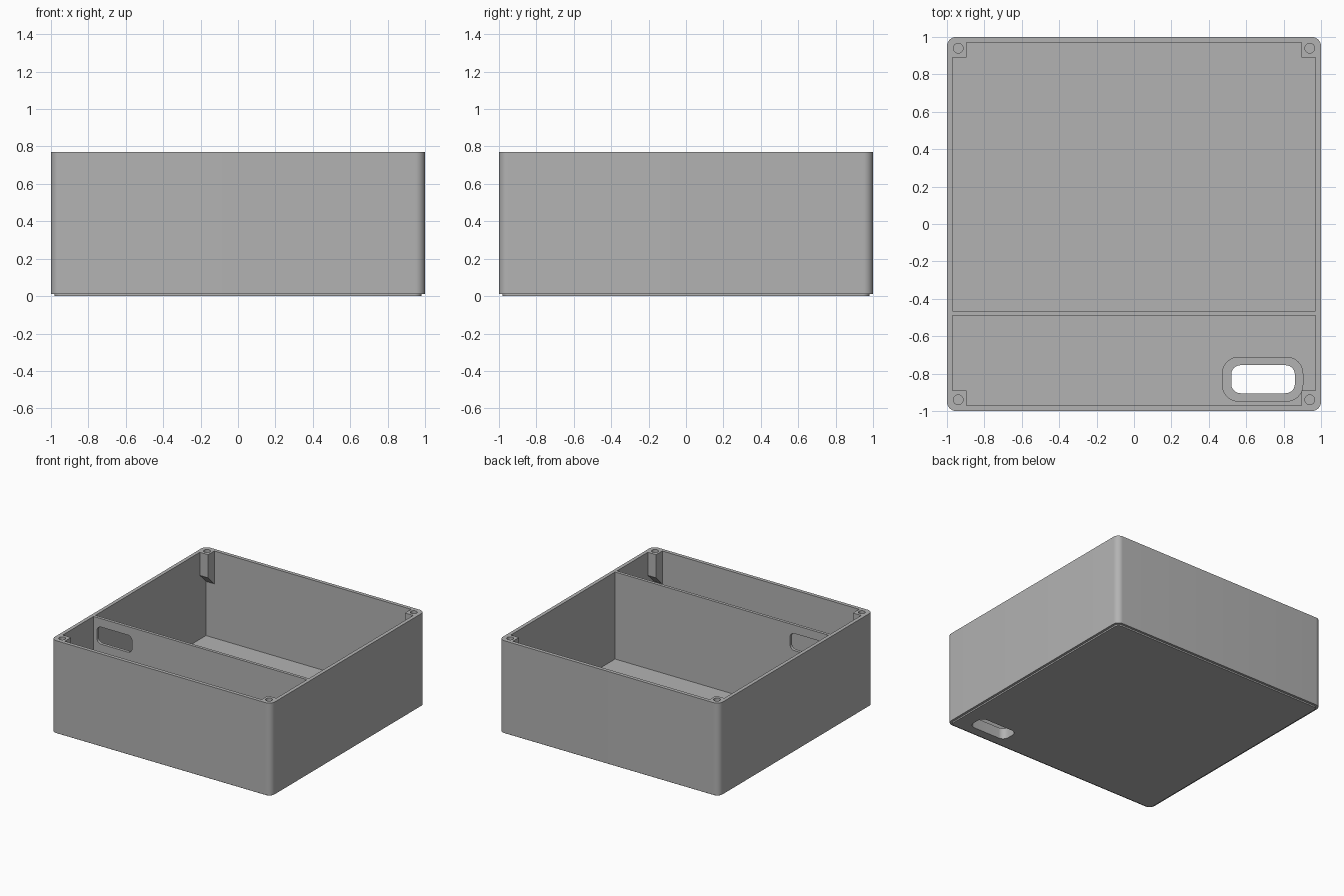
import bpy, bmesh, math
from mathutils import Vector

cube = bpy.data.objects.get("Cube")
if cube:
    bpy.data.objects.remove(cube, do_unlink=True)

# Single grey plastic
GREY = (0.45, 0.45, 0.45, 1)
plastic = bpy.data.materials.new("grey_plastic")
plastic.use_nodes = True
plastic.diffuse_color = GREY
plastic.node_tree.nodes["Principled BSDF"].inputs["Base Color"].default_value = GREY

HEIGHT, FLOOR, LIP, WALL = 0.77, 0.055, 0.012, 0.97


def prism(name, points, direction):
    """Extrude a closed outline of 3D points along a direction."""
    bm = bmesh.new()
    face = bm.faces.new([bm.verts.new(p) for p in points])
    out = bmesh.ops.extrude_face_region(bm, geom=[face])
    moved = [g for g in out["geom"] if isinstance(g, bmesh.types.BMVert)]
    bmesh.ops.translate(bm, verts=moved, vec=Vector(direction))
    bmesh.ops.recalc_face_normals(bm, faces=bm.faces)
    mesh = bpy.data.meshes.new(name)
    bm.to_mesh(mesh)
    bm.free()
    mesh.materials.append(plastic)
    obj = bpy.data.objects.new(name, mesh)
    bpy.context.collection.objects.link(obj)
    return obj


def rounded(x0, x1, y0, y1, radius, steps=10):
    """Outline of a rectangle, with rounded corners if radius is set."""
    if not radius:
        return [(x0, y0), (x1, y0), (x1, y1), (x0, y1)]
    centres = [(x1 - radius, y1 - radius), (x0 + radius, y1 - radius),
               (x0 + radius, y0 + radius), (x1 - radius, y0 + radius)]
    points = []
    for corner, (cx, cy) in enumerate(centres):
        for i in range(steps + 1):
            a = math.pi / 2 * (corner + i / steps)
            points.append((cx + radius * math.cos(a), cy + radius * math.sin(a)))
    return points


def slab(name, rect, z0, z1, radius=0):
    return prism(name, [(x, y, z0) for x, y in rounded(*rect, radius)], (0, 0, z1 - z0))


def combine(target, tool, operation):
    """Apply a boolean and discard the tool."""
    mod = target.modifiers.new(operation, "BOOLEAN")
    mod.operation, mod.solver, mod.object = operation, "EXACT", tool
    tool.hide_render = True
    bpy.context.view_layer.objects.active = target
    bpy.ops.object.modifier_apply(modifier=mod.name)
    bpy.data.objects.remove(tool, do_unlink=True)


# Outer shell standing on a slightly inset base
shell = slab("case_shell", (-1, 1, -1, 1), LIP, HEIGHT, 0.05)
base = slab("base_plate", (-0.98, 0.98, -0.98, 0.98), 0, LIP + 0.01, 0.035)
combine(shell, base, "UNION")

# Large and small compartments, leaving the partition between them
for y0, y1 in ((-0.465, WALL), (-WALL, -0.49)):
    combine(shell, slab("cavity", (-WALL, WALL, y0, y1), FLOOR, 1), "DIFFERENCE")

# Raised rim and slot through the floor
combine(shell, slab("rim", (0.47, 0.905, -0.95, -0.71), FLOOR - 0.02, 0.09, 0.09), "UNION")
combine(shell, slab("floor_slot", (0.52, 0.86, -0.905, -0.755), -0.1, 0.2, 0.05), "DIFFERENCE")

# Slot through the upper end of the partition
outline = [(x, -0.55, z) for x, z in rounded(-0.94, -0.62, 0.56, 0.70, 0.04)]
combine(shell, prism("partition_slot", outline, (0, 0.15, 0)), "DIFFERENCE")

# Corner screw posts with sloped undersides, and their screw holes
for sx in (-1, 1):
    for sy in (-1, 1):
        side = [(0.89, HEIGHT), (0.98, HEIGHT), (0.98, 0.49), (0.89, 0.58)]
        post = prism("screw_post", [(sx * 0.895, sy * y, z) for y, z in side], (sx * 0.085, 0, 0))
        combine(shell, post, "UNION")
        cx, cy, r = sx * 0.94, sy * 0.94, 0.026
        ring = [(cx + r * math.cos(t * math.tau / 32), cy + r * math.sin(t * math.tau / 32), 0.62)
                for t in range(32)]
        combine(shell, prism("screw_hole", ring, (0, 0, 0.3)), "DIFFERENCE")

# Smooth rounded corners, crisp edges
bpy.ops.object.select_all(action="DESELECT")
shell.select_set(True)
bpy.context.view_layer.objects.active = shell
bpy.ops.object.shade_smooth_by_angle(angle=math.radians(30))
